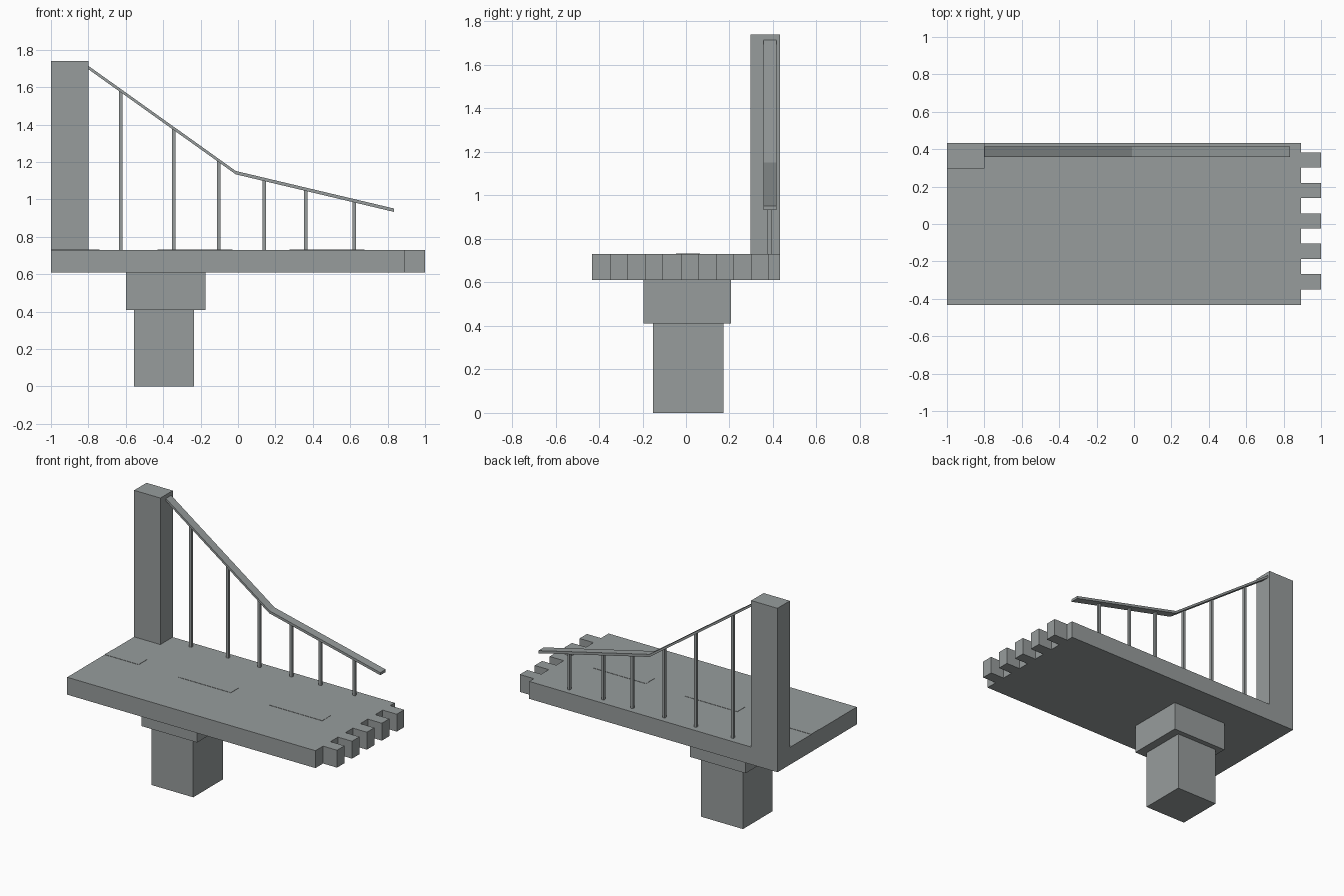
import bpy
import bmesh
from mathutils import Vector

if "Cube" in bpy.data.objects:
    bpy.data.objects.remove(bpy.data.objects["Cube"], do_unlink=True)

concrete = bpy.data.materials.new("concrete grey")
concrete.use_nodes = True
GREY = (0.31, 0.335, 0.335, 1)
concrete.diffuse_color = GREY
concrete.node_tree.nodes["Principled BSDF"].inputs["Base Color"].default_value = GREY


def prism(name, points, extrude):
    """Extrude a flat outline along a vector into a closed solid."""
    bm = bmesh.new()
    face = bm.faces.new([bm.verts.new(p) for p in points])
    new = bmesh.ops.extrude_face_region(bm, geom=[face])["geom"]
    verts = [g for g in new if isinstance(g, bmesh.types.BMVert)]
    bmesh.ops.translate(bm, verts=verts, vec=Vector(extrude))
    bmesh.ops.recalc_face_normals(bm, faces=bm.faces)
    mesh = bpy.data.meshes.new(name)
    bm.to_mesh(mesh)
    bm.free()
    mesh.materials.append(concrete)
    obj = bpy.data.objects.new(name, mesh)
    bpy.context.collection.objects.link(obj)
    return obj


def box(name, x, y, z):
    outline = [(x[0], y[0], z[0]), (x[1], y[0], z[0]),
               (x[1], y[1], z[0]), (x[0], y[1], z[0])]
    return prism(name, outline, (0, 0, z[1] - z[0]))


BOTTOM, TOP = 0.61, 0.73
SIDE = 0.432

# Road deck with a toothed broken end
outline = [(-1, SIDE), (-1, -SIDE), (0.893, -SIDE)]
for i in range(5):
    y = -0.349 + i * 0.1625
    outline += [(0.893, y), (1, y), (1, y + 0.081), (0.893, y + 0.081)]
outline.append((0.893, SIDE))
prism("road_deck", [(x, y, BOTTOM) for x, y in outline], (0, 0, TOP - BOTTOM))

# Lane markings as thin plates
for i, (x0, x1, y) in enumerate([(-1, -0.74, 0.02), (-0.43, -0.03, 0.01), (0.275, 0.675, -0.002)]):
    box(f"lane_marking_{i + 1}", (x0, x1), (y - 0.045, y + 0.045), (TOP, TOP + 0.002))

# Pier and its cap
box("pier", (-0.555, -0.235), (-0.152, 0.172), (0, 0.41))
box("pier_cap", (-0.6, -0.175), (-0.195, 0.208), (0.41, BOTTOM))

# Tower
box("tower", (-1, -0.8), (0.297, SIDE), (TOP, 1.74))

# Bent suspension cable
path = [(-0.8, 1.705), (-0.012, 1.143), (0.835, 0.942)]
half = 0.009
profile = [(x, 0.357, z + half) for x, z in path] + [(x, 0.357, z - half) for x, z in reversed(path)]
prism("suspension_cable", profile, (0, 0.058, 0))


def cable_height(x):
    (x0, z0), (x1, z1) = path[:2] if x < path[1][0] else path[1:]
    return z0 + (z1 - z0) * (x - x0) / (x1 - x0)


# Hangers from the deck to the cable
for i, x in enumerate([-0.627, -0.344, -0.103, 0.14, 0.362, 0.622]):
    box(f"hanger_{i + 1}", (x - 0.009, x + 0.009), (0.374, 0.392), (TOP, cable_height(x)))
